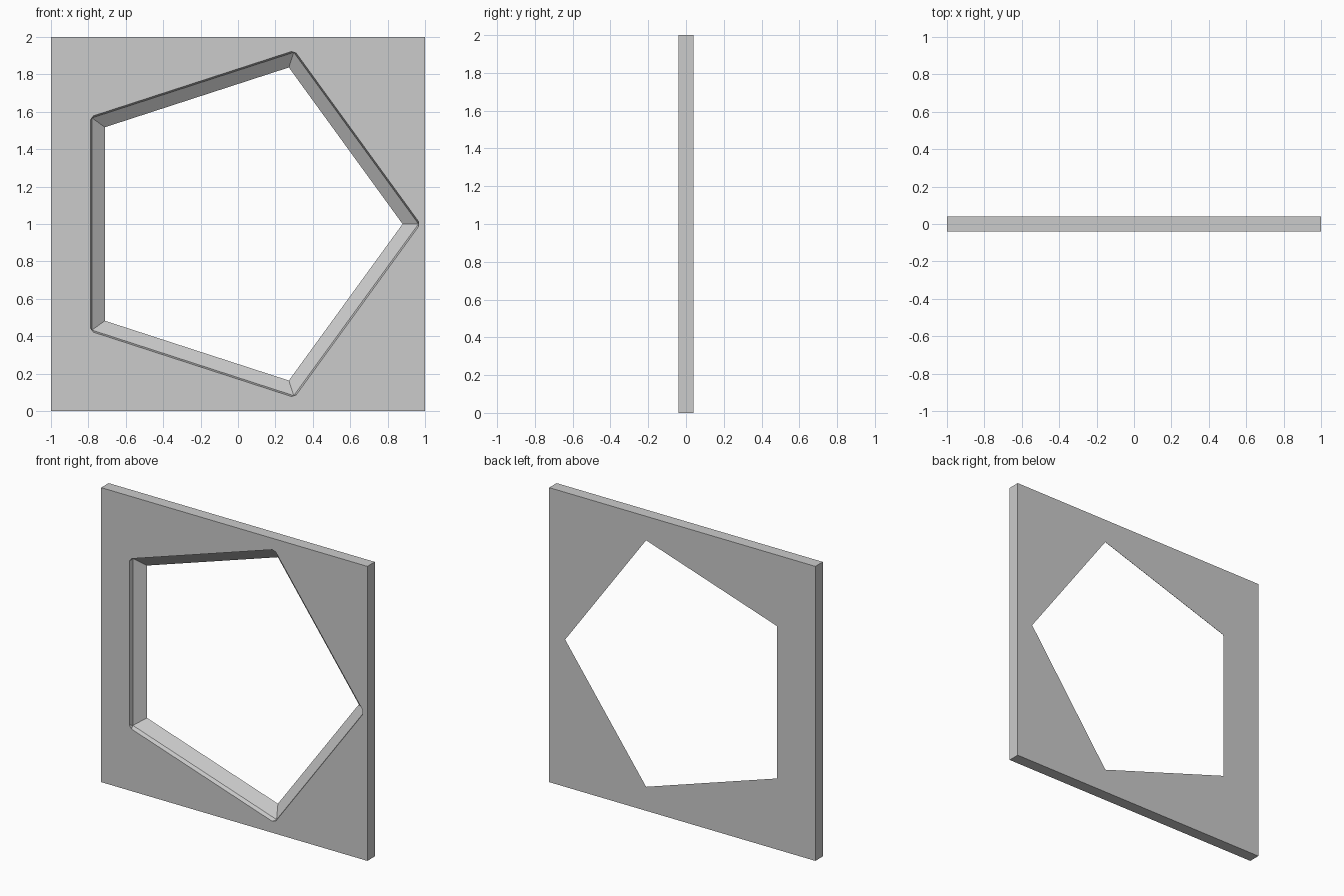
import bpy, bmesh
from math import cos, sin, pi, tan

if "Cube" in bpy.data.objects:
    bpy.data.objects.remove(bpy.data.objects["Cube"])


def add_object(name, bm):
    mesh = bpy.data.meshes.new(name)
    bm.to_mesh(mesh)
    bm.free()
    obj = bpy.data.objects.new(name, mesh)
    bpy.context.collection.objects.link(obj)
    return obj


def pentagon(radius, y, clip=None):
    """Pentagon in the XZ plane pointing to +x; clip trims each tip."""
    pts = []
    for i in range(5):
        a = 2 * pi * i / 5
        if clip is None:
            local = [(radius, 0)]
        else:
            h = (radius - clip) / tan(pi / 5)
            # half width of the trimmed tip
            h = (radius - clip) * tan(3 * pi / 10)
            local = [(clip, -h), (clip, h)]
        for u, v in local:
            pts.append((u * cos(a) - v * sin(a), y, 1 + u * sin(a) + v * cos(a)))
    return pts


# Square wall panel
bm = bmesh.new()
bmesh.ops.create_cube(bm, size=1)
for v in bm.verts:
    v.co = (v.co.x * 2, v.co.y * 0.08, v.co.z * 2 + 1)
panel = add_object("panel", bm)

# Tapered pentagon cutter: steep lip with trimmed tips, then sloping reveal
bm = bmesh.new()
points = (pentagon(0.979, -0.05, 0.965)
          + pentagon(0.965, -0.012)
          + pentagon(0.8637, 0.05))
for p in points:
    bm.verts.new(p)
bmesh.ops.convex_hull(bm, input=bm.verts[:])
bmesh.ops.dissolve_limit(bm, angle_limit=0.01, verts=bm.verts[:], edges=bm.edges[:])
bmesh.ops.recalc_face_normals(bm, faces=bm.faces[:])
cutter = add_object("opening_cutter", bm)
cutter.hide_render = True

# Cut the opening, then discard the cutter
mod = panel.modifiers.new("opening", 'BOOLEAN')
mod.operation = 'DIFFERENCE'
mod.solver = 'EXACT'
mod.object = cutter
bpy.context.view_layer.objects.active = panel
panel.select_set(True)
bpy.ops.object.modifier_apply(modifier=mod.name)
bpy.data.objects.remove(cutter)
